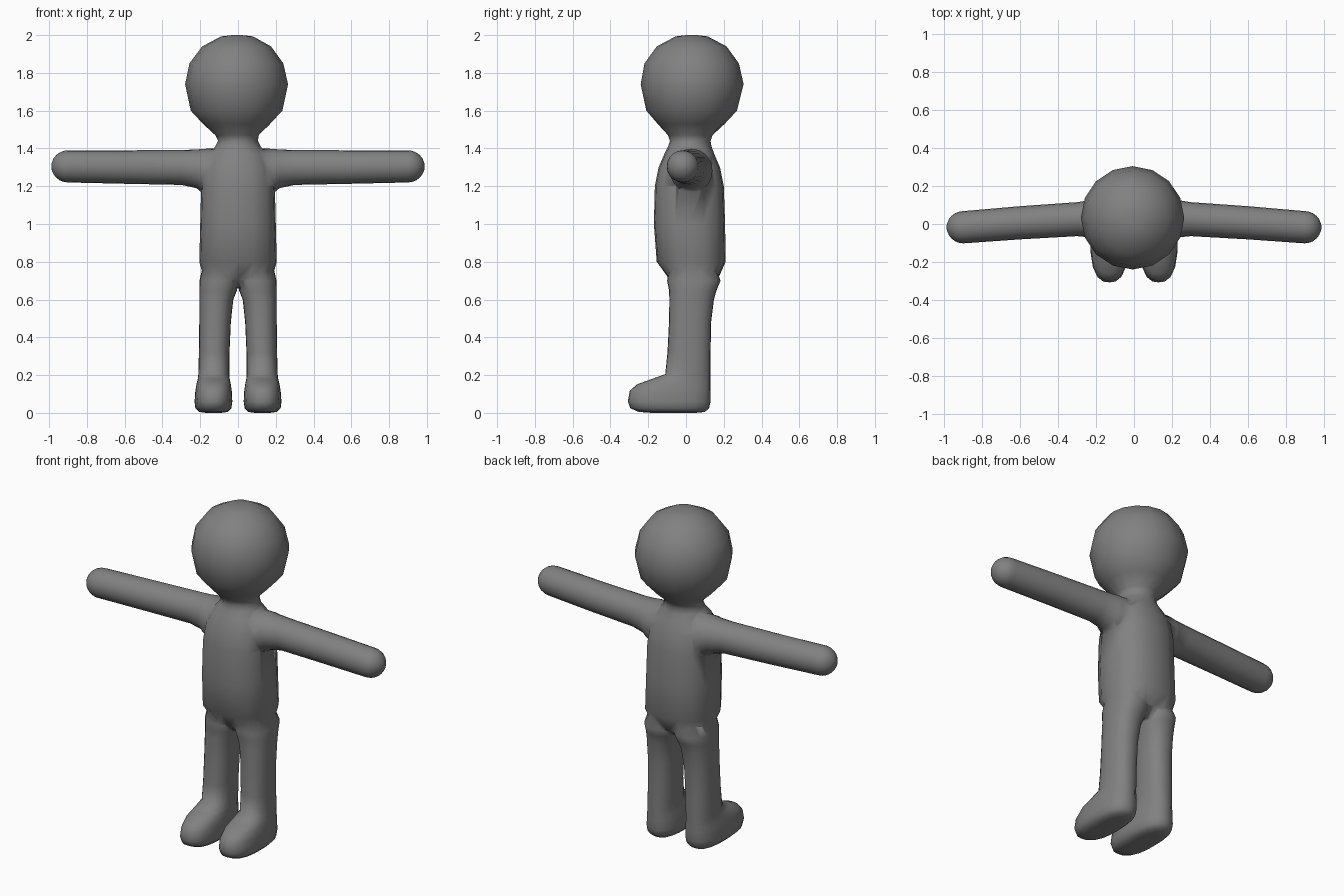
import bpy, bmesh, math
from mathutils import Vector

grey = bpy.data.materials.new("plain grey")
grey.diffuse_color = (0.22, 0.22, 0.22, 1)


def loft(name, rings, place, sides=16):
    """Skin a stack of rings: (height, u_min, u_max, v_min, v_max, squareness)."""
    bm = bmesh.new()
    loops = []
    for h, u0, u1, v0, v1, n in rings:
        loop = []
        for i in range(sides):
            a = 2 * math.pi * i / sides
            c, s = math.cos(a), math.sin(a)
            k = (abs(c) ** n + abs(s) ** n) ** (-1 / n)
            u = (u0 + u1) / 2 + (u1 - u0) / 2 * c * k
            v = (v0 + v1) / 2 + (v1 - v0) / 2 * s * k
            loop.append(bm.verts.new(place(u, v, h)))
        loops.append(loop)
    for a, b in zip(loops, loops[1:]):
        for i in range(sides):
            j = (i + 1) % sides
            bm.faces.new((a[i], a[j], b[j], b[i]))
    bm.faces.new(loops[0])
    bm.faces.new(loops[-1])
    bmesh.ops.recalc_face_normals(bm, faces=bm.faces)
    mesh = bpy.data.meshes.new(name)
    bm.to_mesh(mesh)
    bm.free()
    mesh.materials.append(grey)
    obj = bpy.data.objects.new(name, mesh)
    bpy.context.collection.objects.link(obj)
    return obj


# Head, neck and torso in one stack
torso_rings = [
    (0.66, -0.12, 0.12, -0.04, 0.11, 2.2),
    (0.71, -0.18, 0.18, -0.09, 0.17, 2.4),
    (0.80, -0.205, 0.205, -0.155, 0.21, 2.6),
    (1.00, -0.20, 0.20, -0.17, 0.207, 2.6),
    (1.20, -0.195, 0.195, -0.165, 0.20, 2.6),
    (1.30, -0.185, 0.185, -0.145, 0.18, 2.5),
    (1.37, -0.155, 0.155, -0.115, 0.15, 2.3),
    (1.41, -0.12, 0.12, -0.095, 0.135, 2),
    (1.44, -0.105, 0.105, -0.085, 0.13, 2),
    (1.47, -0.12, 0.11, -0.095, 0.14, 2),
    (1.53, -0.185, 0.17, -0.15, 0.205, 2),
    (1.60, -0.25, 0.235, -0.21, 0.27, 2),
    (1.74, -0.28, 0.265, -0.24, 0.305, 2),
    (1.85, -0.257, 0.24, -0.22, 0.28, 2),
    (1.94, -0.19, 0.175, -0.155, 0.215, 2),
    (1.993, -0.09, 0.08, -0.055, 0.115, 2),
    (2.00, -0.03, 0.02, 0.00, 0.06, 2),
]
body = loft("body", torso_rings, lambda u, v, h: Vector((u, v, h)))

# Arm from the flared shoulder to the round tip, measured outward
arm_rings = [
    (0.08, -0.08, 0.14, 1.16, 1.40, 2),
    (0.19, -0.085, 0.14, 1.165, 1.398, 2),
    (0.22, -0.072, 0.128, 1.19, 1.394, 2),
    (0.30, -0.064, 0.115, 1.207, 1.392, 2),
    (0.60, -0.081, 0.094, 1.213, 1.39, 2),
]
for i in range(6):
    t = i / 6 * math.pi / 2
    r = 0.085 * math.cos(t)
    arm_rings.append((0.90 + 0.088 * math.sin(t), -0.017 - r, -0.017 + r, 1.305 - r, 1.305 + r, 2))
arm_rings.append((0.988, -0.027, -0.007, 1.295, 1.315, 2))

# Leg and foot from the hip down to the sole
leg_rings = [
    (0.76, 0.0, 0.19, -0.09, 0.16, 2.3),
    (0.70, -0.006, 0.204, -0.10, 0.183, 2.4),
    (0.65, 0.005, 0.205, -0.09, 0.162, 2.4),
    (0.60, 0.025, 0.205, -0.088, 0.148, 2.4),
    (0.48, 0.038, 0.205, -0.09, 0.133, 2.4),
    (0.32, 0.045, 0.207, -0.098, 0.13, 2.4),
    (0.205, 0.046, 0.21, -0.11, 0.13, 2.4),
    (0.18, 0.044, 0.213, -0.18, 0.13, 2.5),
    (0.15, 0.038, 0.22, -0.262, 0.13, 2.6),
    (0.115, 0.033, 0.226, -0.298, 0.13, 2.6),
    (0.06, 0.03, 0.23, -0.308, 0.13, 2.6),
    (0.025, 0.035, 0.226, -0.295, 0.122, 2.6),
    (0.005, 0.055, 0.205, -0.25, 0.10, 2.6),
    (0.00, 0.09, 0.17, -0.18, 0.05, 2.4),
]

limbs = []
for side, s in (("left", -1), ("right", 1)):
    limbs.append(loft(side + "_arm", arm_rings, lambda u, v, h: Vector((s * h, u, v)), 20))
    limbs.append(loft(side + "_leg", leg_rings, lambda u, v, h: Vector((s * u, v, h)), 20))

# Merge the limbs into a single skin
bpy.context.view_layer.objects.active = body
body.select_set(True)
for limb in limbs:
    mod = body.modifiers.new("join", "BOOLEAN")
    mod.operation = "UNION"
    mod.solver = "EXACT"
    mod.object = limb
    bpy.ops.object.modifier_apply(modifier=mod.name)
    bpy.data.objects.remove(limb)

body.data.polygons.foreach_set("use_smooth", [True] * len(body.data.polygons))
body.data.update()
